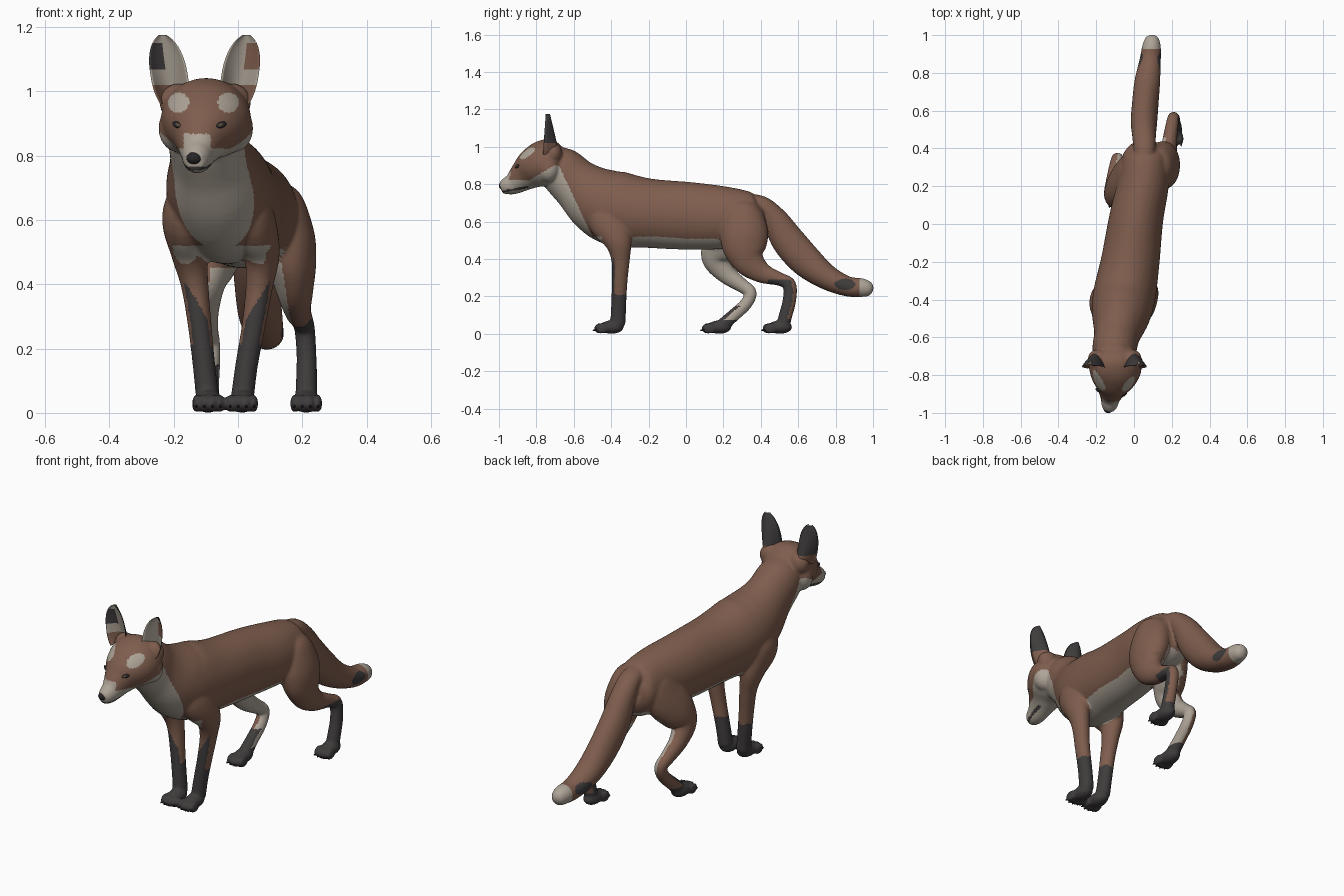
import bpy
import bmesh
import math
from mathutils import Vector, Matrix, Euler
from mathutils.bvhtree import BVHTree

cube = bpy.data.objects.get("Cube")
if cube:
    bpy.data.objects.remove(cube, do_unlink=True)


def material(name, rgb):
    mat = bpy.data.materials.new(name)
    mat.use_nodes = True
    colour = (*rgb, 1)
    mat.diffuse_color = colour
    shader = next(n for n in mat.node_tree.nodes if n.type == 'BSDF_PRINCIPLED')
    shader.inputs["Base Color"].default_value = colour
    shader.inputs["Roughness"].default_value = 0.8
    return mat


russet = material("russet_fur", (0.21, 0.11, 0.075))
cream = material("cream_fur", (0.42, 0.37, 0.31))
dark = material("charcoal_fur", (0.05, 0.045, 0.045))
black = material("black_skin", (0.022, 0.02, 0.02))
amber = material("dull_amber_iris", (0.12, 0.075, 0.045))
FUR = [russet, cream, dark]
RUSSET, CREAM, DARK = range(len(FUR))


def add_object(name, bm, mats):
    mesh = bpy.data.meshes.new(name)
    bmesh.ops.recalc_face_normals(bm, faces=bm.faces[:])
    for face in bm.faces:
        face.smooth = True
    bm.to_mesh(mesh)
    bm.free()
    for mat in mats:
        mesh.materials.append(mat)
    obj = bpy.data.objects.new(name, mesh)
    bpy.context.collection.objects.link(obj)
    return obj


def blob(bm, loc, size, rot=(0, 0, 0), segs=20):
    mat = Matrix.LocRotScale(Vector(loc), Euler(rot), Vector(size))
    bmesh.ops.create_uvsphere(bm, u_segments=segs, v_segments=segs // 2, radius=1, matrix=mat)


def spline(points, steps=6):
    """Smooth curve through stations of any dimension."""
    last = len(points) - 1
    out = []
    for i in range(last):
        quad = [points[min(max(i + k, 0), last)] for k in (-1, 0, 1, 2)]
        for s in range(steps):
            t = s / steps
            out.append([0.5 * (2 * b + (c - a) * t + (2 * a - 5 * b + 4 * c - d) * t ** 2
                               + (3 * b - a - 3 * c + d) * t ** 3)
                        for a, b, c, d in zip(*quad)])
    return out + [list(points[-1])]


def loft(bm, stations, segs=56):
    """Tube through stations of x, y, z, side radius, depth radius."""
    path = spline(stations)
    rings = []
    for i, (x, y, z, rx, rh) in enumerate(path):
        ahead = Vector(path[min(i + 1, len(path) - 1)][:3])
        behind = Vector(path[max(i - 1, 0)][:3])
        tangent = (ahead - behind).normalized()
        side = Vector((1, 0, 0))
        side = (side - tangent * side.dot(tangent)).normalized()
        depth = tangent.cross(side)
        ring = []
        for k in range(segs):
            a = math.tau * k / segs
            ring.append(bm.verts.new(Vector((x, y, z)) + side * rx * math.cos(a)
                                     + depth * rh * math.sin(a)))
        rings.append(ring)
    for lower, upper in zip(rings, rings[1:]):
        for k in range(segs):
            j = (k + 1) % segs
            bm.faces.new((lower[k], lower[j], upper[j], upper[k]))
    bm.faces.new(rings[0])
    bm.faces.new(rings[-1])


skin_bm = bmesh.new()

# Torso and neck
loft(skin_bm, [
    (.06, .42, .62, .08, .08), (.06, .36, .61, .12, .14), (.05, .22, .62, .135, .165),
    (.012, .03, .63, .143, .18), (-.02, -.2, .645, .155, .185), (-.05, -.37, .67, .165, .2),
    (-.07, -.48, .72, .155, .18), (-.09, -.585, .80, .122, .14), (-.105, -.67, .88, .115, .125),
    (-.11, -.73, .93, .09, .09)])

# Head and muzzle, turned slightly to one side
loft(skin_bm, [
    (-.10, -.65, .925, .07, .07), (-.10, -.70, .92, .128, .12), (-.10, -.76, .908, .14, .126),
    (-.108, -.82, .88, .12, .108), (-.117, -.87, .843, .08, .083), (-.125, -.92, .805, .053, .06),
    (-.13, -.96, .79, .043, .046), (-.135, -.988, .783, .028, .032)])
for s in (-1, 1):
    blob(skin_bm, (-.1 + s * .085, -.735, .885), (.063, .06, .075))
    blob(skin_bm, (-.102 + s * .083, -.712, .965), (.06, .05, .06))

# Tail
loft(skin_bm, [
    (.055, .33, .70, .05, .05), (.055, .41, .685, .058, .05), (.053, .48, .605, .064, .07),
    (.053, .545, .50, .07, .088), (.06, .64, .392, .07, .087), (.07, .75, .305, .068, .068),
    (.085, .86, .255, .057, .054), (.093, .94, .247, .049, .05), (.095, .985, .237, .034, .036),
    (.095, 1, .233, .01, .01)])

# Front legs share one profile; only the sideways sway differs
FRONT = [(-.43, .77, .02, .03), (-.43, .71, .055, .08), (-.42, .61, .073, .105),
         (-.365, .5, .057, .075), (-.35, .4, .043, .05), (-.355, .28, .037, .042),
         (-.36, .15, .035, .04), (-.365, .05, .036, .041)]
for sway in ((-.12, -.14, -.163, -.152, -.135, -.12, -.106, -.095),
             (-.005, .015, .04, .073, .067, .05, .027, .014)):
    loft(skin_bm, [(x, *rest) for x, rest in zip(sway, FRONT)])

# Hind legs: one trailing, one stepping forward
loft(skin_bm, [
    (.085, .30, .73, .02, .03), (.108, .30, .66, .085, .10), (.15, .31, .55, .088, .127),
    (.168, .315, .46, .076, .118), (.177, .34, .385, .058, .085), (.185, .41, .325, .042, .055),
    (.197, .50, .293, .035, .036), (.207, .553, .262, .032, .036), (.213, .553, .18, .031, .036),
    (.213, .53, .09, .033, .036), (.212, .52, .05, .034, .036)])
loft(skin_bm, [
    (.025, .28, .72, .02, .03), (.01, .27, .65, .08, .11), (-.035, .24, .56, .08, .125),
    (-.075, .19, .475, .074, .11), (-.1, .16, .4, .06, .075), (-.105, .215, .32, .046, .052),
    (-.097, .30, .258, .036, .038), (-.088, .345, .22, .032, .033), (-.087, .32, .16, .032, .033),
    (-.09, .25, .095, .032, .034), (-.092, .2, .05, .035, .036)])

# Paws with four toes each, and their claws
claw_bm = bmesh.new()
for x, y in ((-.092, -.41), (.013, -.41), (.212, .49), (-.093, .165)):
    blob(skin_bm, (x, y + .012, .036), (.043, .066, .036))
    for k in (-1.5, -.5, .5, 1.5):
        back = .009 * abs(k)
        blob(skin_bm, (x + .024 * k, y - .052 + back, .029), (.014, .036, .029))
        blob(claw_bm, (x + .025 * k, y - .083 + back, .02), (.004, .011, .005), segs=8)
add_object("claws", claw_bm, [black])

# Fuse everything into one smooth skin
skin = add_object("body_skin", skin_bm, [])
remesh = skin.modifiers.new("fuse", 'REMESH')
remesh.mode = 'VOXEL'
remesh.voxel_size = 0.007
soften = skin.modifiers.new("soften", 'SMOOTH')
soften.factor = 0.5
soften.iterations = 7
bpy.context.view_layer.update()
fused = bpy.data.meshes.new_from_object(skin.evaluated_get(bpy.context.evaluated_depsgraph_get()))
skin.modifiers.clear()
skin.data = fused
fused.materials.clear()
for mat in FUR:
    fused.materials.append(mat)


def oval(a, b, ca, cb, ra, rb):
    return ((a - ca) / ra) ** 2 + ((b - cb) / rb) ** 2 < 1


def coat(c, n):
    """Fur colour from place and facing."""
    x, y, z = c
    if y > .62:  # tail
        if y > .925:
            return CREAM
        return DARK if oval(y, z, .85, .265, .055, .03) else RUSSET
    if y < -.69 and z > .72:  # head
        if y < -.84 and abs(z - .762 - .19 * (y + .97)) < .006:
            return DARK
        if any(oval(x, z, e, .965, .033, .031) for e in (-.185, -.03)):
            return CREAM
        if y < -.875:
            return CREAM if z < (.868 if abs(x + .127) < .042 else .825) else RUSSET
        return CREAM if z < min(.9, .82 + max(0, .6 * (y + .84))) else RUSSET
    if z > .52:  # throat and chest
        return CREAM if z < .9 and y < -.51 - .47 * (z - .54) else RUSSET
    if y < -.28 and z < .45:  # front legs
        outer = n.x if x > -.04 else -n.x
        return DARK if z < (.35 + .08 * outer if n.y < -.6 else .21) else RUSSET
    if x > .11 and y > .2:  # trailing hind leg
        if z < .08 or (y > .44 and z < .29 and n.y < .35 and n.z < .5):
            return DARK
        return CREAM if n.x < -.5 and y < .46 else RUSSET
    if x < .02 and y > .05 and z < .45:  # forward hind leg
        if z < .075 or (z < .15 and n.y < -.3):
            return DARK
        return CREAM if n.x > .1 else RUSSET
    chest = y < -.45 and n.y < -.3
    return CREAM if chest or (n.z < -.58 and y < .42) else RUSSET  # belly


for poly in fused.polygons:
    poly.use_smooth = True
    poly.material_index = coat(poly.center, poly.normal)

# Almond eyes set on the face surface, and the nose
tree = BVHTree.FromPolygons([v.co for v in fused.vertices], [p.vertices[:] for p in fused.polygons])
for s, label in ((-1, "right"), (1, "left")):
    spot = tree.ray_cast(Vector((-.12 + s * .066, -2, .895)), Vector((0, 1, 0)))[0]
    if spot is None:
        continue
    for part, mat, shift, size in (("eye_rim", black, .003, (.021, .009, .010)),
                                   ("iris", amber, -.002, (.011, .006, .006))):
        bm = bmesh.new()
        blob(bm, spot + Vector((0, shift, 0)), size, (0, -s * .3, s * .5))
        add_object(f"{label}_{part}", bm, [mat])
bm = bmesh.new()
blob(bm, (-.136, -.981, .793), (.025, .02, .02))
add_object("nose", bm, [black])

# Ears: cupped rounded leaves, pale inside and dark behind
ROWS, COLS = 18, 14
for s, label, tint in ((-1, "right", DARK), (1, "left", RUSSET)):
    bm = bmesh.new()
    for sheet in (0, 1):
        grid = []
        for r in range(ROWS + 1):
            t = r / ROWS
            half = .058 * (1 - abs((t - .42) / .6) ** 2.4) ** .6
            row = []
            for k in range(COLS + 1):
                u = 2 * k / COLS - 1
                cup = (1 - u * u) * (.066 * (1 - t) + .01 + .013 * sheet)
                row.append(bm.verts.new((-.104 + s * (.096 + .034 * t) + u * half,
                                         -.765 + .015 * t + cup, .96 + .215 * t)))
            grid.append(row)
        for r in range(ROWS):
            t = (r + .5) / ROWS
            for k in range(COLS):
                u = (2 * k + 1) / COLS - 1
                face = bm.faces.new((grid[r][k], grid[r][k + 1],
                                     grid[r + 1][k + 1], grid[r + 1][k]))
                if sheet:
                    face.material_index = RUSSET if t < .3 else DARK
                elif t < .28:
                    face.material_index = RUSSET
                else:
                    face.material_index = tint if u * s > .15 and .5 < t < .88 else CREAM
    bmesh.ops.remove_doubles(bm, verts=bm.verts[:], dist=.0004)
    add_object(f"{label}_ear", bm, FUR)
